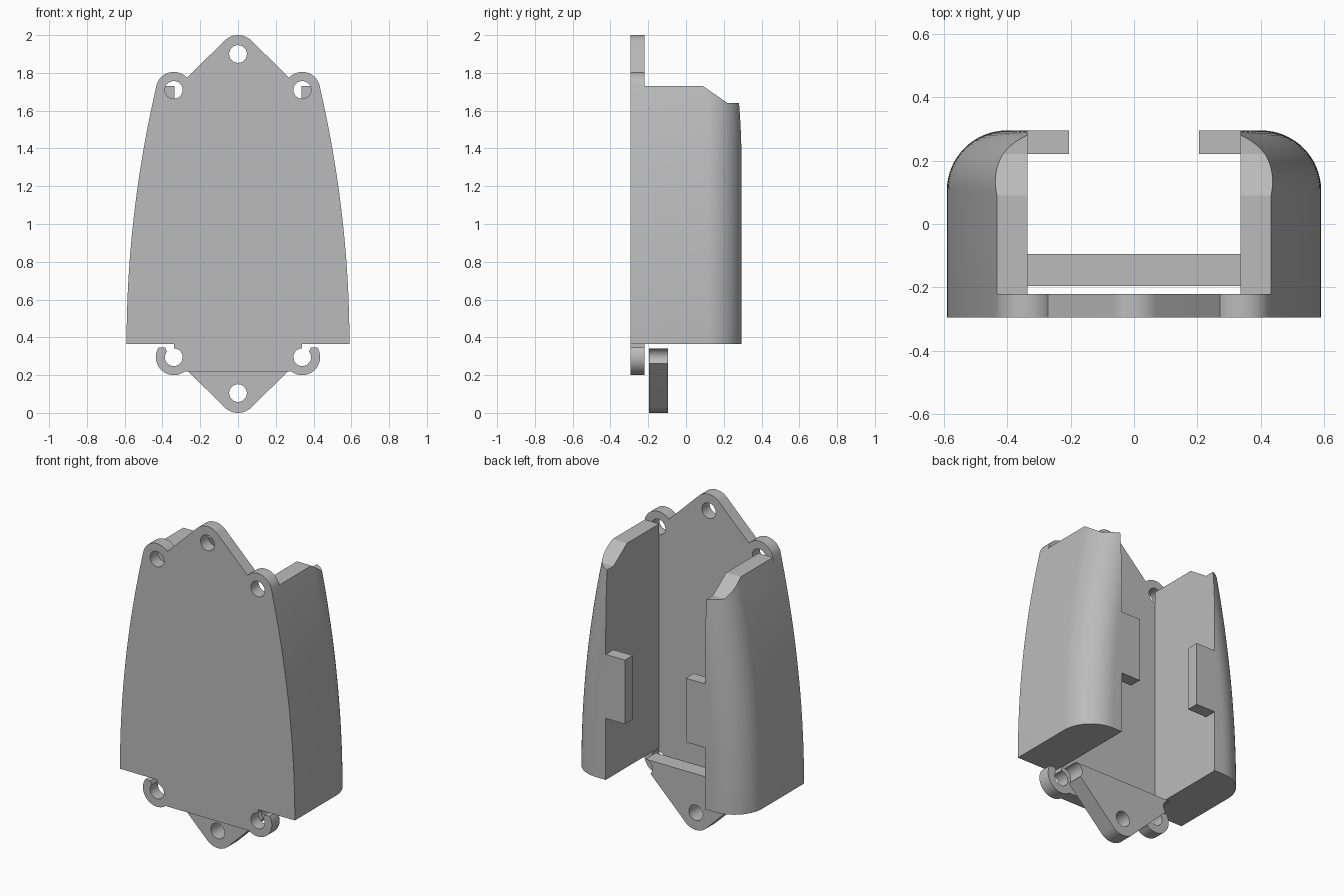
import bpy, bmesh
from math import radians, sin, cos, acos, pi

cube = bpy.data.objects.get("Cube")
if cube:
    bpy.data.objects.remove(cube)

grey = bpy.data.materials.new("plain_grey")
grey.use_nodes = True
grey.diffuse_color = (0.5, 0.5, 0.5, 1)
grey.node_tree.nodes["Principled BSDF"].inputs["Base Color"].default_value = (0.5, 0.5, 0.5, 1)

LUG_X, HOLE_R, LUG_R = 0.34, 0.047, 0.095
INNER_X, BASE_Z, TOP_Z = 0.335, 0.365, 1.73
FRONT, PLATE_BACK, BACK = -0.295, -0.22, 0.295
FILLET = 0.19


def arc(cx, cz, r, a0, a1, n=20):
    return [(cx + r * cos(radians(a0 + (a1 - a0) * i / n)),
             cz + r * sin(radians(a0 + (a1 - a0) * i / n))) for i in range(n + 1)]


def outer_x(z):
    return 0.59 - 0.0847 * (z - BASE_Z) ** 2


def mirrored(half):
    """Close a right-hand outline by reflecting it across x = 0."""
    return half + [(-x, z) for x, z in reversed(half)]


def select_only(ob):
    bpy.ops.object.select_all(action='DESELECT')
    ob.select_set(True)
    bpy.context.view_layer.objects.active = ob


def finish(ob, smooth=True):
    select_only(ob)
    ob.data.materials.clear()
    ob.data.materials.append(grey)
    if smooth:
        bpy.ops.object.shade_smooth_by_angle(angle=radians(25))


def flat_part(name, loops, y0, y1):
    """Extrude an outline with holes along y."""
    curve = bpy.data.curves.new(name, 'CURVE')
    curve.dimensions = '2D'
    curve.fill_mode = 'BOTH'
    curve.extrude = (y1 - y0) / 2
    for loop in loops:
        spline = curve.splines.new('POLY')
        spline.points.add(len(loop) - 1)
        for p, (x, z) in zip(spline.points, loop):
            p.co = (x, z, 0, 1)
        spline.use_cyclic_u = True
    ob = bpy.data.objects.new(name, curve)
    bpy.context.collection.objects.link(ob)
    ob.location.y = (y0 + y1) / 2
    ob.rotation_euler.x = pi / 2
    select_only(ob)
    bpy.ops.object.convert(target='MESH')
    bm = bmesh.new()
    bm.from_mesh(ob.data)
    bmesh.ops.remove_doubles(bm, verts=bm.verts, dist=1e-5)
    bmesh.ops.recalc_face_normals(bm, faces=bm.faces)
    bm.to_mesh(ob.data)
    bm.free()
    finish(ob)
    return ob


def mesh_object(name, bm):
    bmesh.ops.remove_doubles(bm, verts=bm.verts, dist=1e-5)
    bmesh.ops.recalc_face_normals(bm, faces=bm.faces)
    mesh = bpy.data.meshes.new(name)
    bm.to_mesh(mesh)
    bm.free()
    ob = bpy.data.objects.new(name, mesh)
    bpy.context.collection.objects.link(ob)
    return ob


def loft(bm, rings):
    rows = [[bm.verts.new(p) for p in ring] for ring in rings]
    n = len(rows[0])
    for a, b in zip(rows, rows[1:]):
        for i in range(n):
            j = (i + 1) % n
            bm.faces.new((a[i], a[j], b[j], b[i]))
    bm.faces.new(rows[0])
    bm.faces.new(rows[-1])


# Front plate with top lugs, curved sides and open hooks at the bottom
HOOK_Z, LUG_Z = 0.295, 1.71
half = arc(0, 1.9, 0.1, 90, 45, 10)
half += arc(LUG_X, LUG_Z, LUG_R, 137, 15, 24)
half += [(outer_x(z), z) for z in (1.73 - (1.73 - BASE_Z) * i / 28 for i in range(1, 29))]
half += [(LUG_X, BASE_Z)]
half += arc(LUG_X, HOOK_Z, HOLE_R, 90, 400, 32)
half += [(0.385, 0.345)]
half += arc(LUG_X, HOOK_Z, LUG_R, 32, -128, 24)
holes = [arc(x, z, HOLE_R, 0, 345, 23)
         for x, z in ((0, 1.9), (LUG_X, LUG_Z), (-LUG_X, LUG_Z))]
flat_part("front_plate", [mirrored(half[1:])] + holes, FRONT, PLATE_BACK)

# Lower tab, set behind the plate, notched around the hook holes
half = arc(0, 0.1, 0.1, -88, -45, 10)
half += arc(LUG_X, HOOK_Z, HOLE_R, 225, 90, 16)
flat_part("lower_tab", [mirrored(half), arc(0, 0.105, HOLE_R, 0, 345, 23)], -0.195, -0.095)


def wall_section(z, side):
    """Solid wall slice whose outer back corner is rounded."""
    ox = outer_x(z)
    cx, cy = ox - FILLET, BACK - FILLET
    end = acos(max(0, min(1, (INNER_X - cx) / FILLET)))
    pts = [(INNER_X, PLATE_BACK), (ox, PLATE_BACK)]
    pts += [(cx + FILLET * cos(end * i / 16), cy + FILLET * sin(end * i / 16)) for i in range(17)]
    pts.append((INNER_X, pts[-1][1]))
    return [(side * x, y, z) for x, y in pts]


# Side walls with a sloped step at the top, and retaining clips
for label, side in (("left", 1), ("right", -1)):
    bm = bmesh.new()
    loft(bm, [wall_section(BASE_Z + (TOP_Z - BASE_Z) * i / 28, side) for i in range(29)])
    wall = mesh_object(label + "_wall", bm)

    bm = bmesh.new()
    step = [(0.047, 1.76), (0.22, 1.64), (0.5, 1.64), (0.5, 1.8), (0.047, 1.8)]
    loft(bm, [[(x, y, z) for y, z in step] for x in (-1, 1)])
    cutter = mesh_object("step_cutter", bm)
    cutter.hide_render = True
    cut = wall.modifiers.new("step", 'BOOLEAN')
    cut.object = cutter
    cut.operation = 'DIFFERENCE'
    cut.solver = 'EXACT'
    select_only(wall)
    bpy.ops.object.modifier_apply(modifier=cut.name)
    bpy.data.objects.remove(cutter)
    finish(wall)

    bm = bmesh.new()
    xs = (side * 0.205, side * (INNER_X + 0.005))
    loft(bm, [[(xs[0], y0, z), (xs[1], y0, z), (xs[1], y1, z), (xs[0], y1, z)]
              for z in (0.74, 1.13) for y0, y1 in ((0.22, BACK),)])
    finish(mesh_object(label + "_clip", bm), smooth=False)
